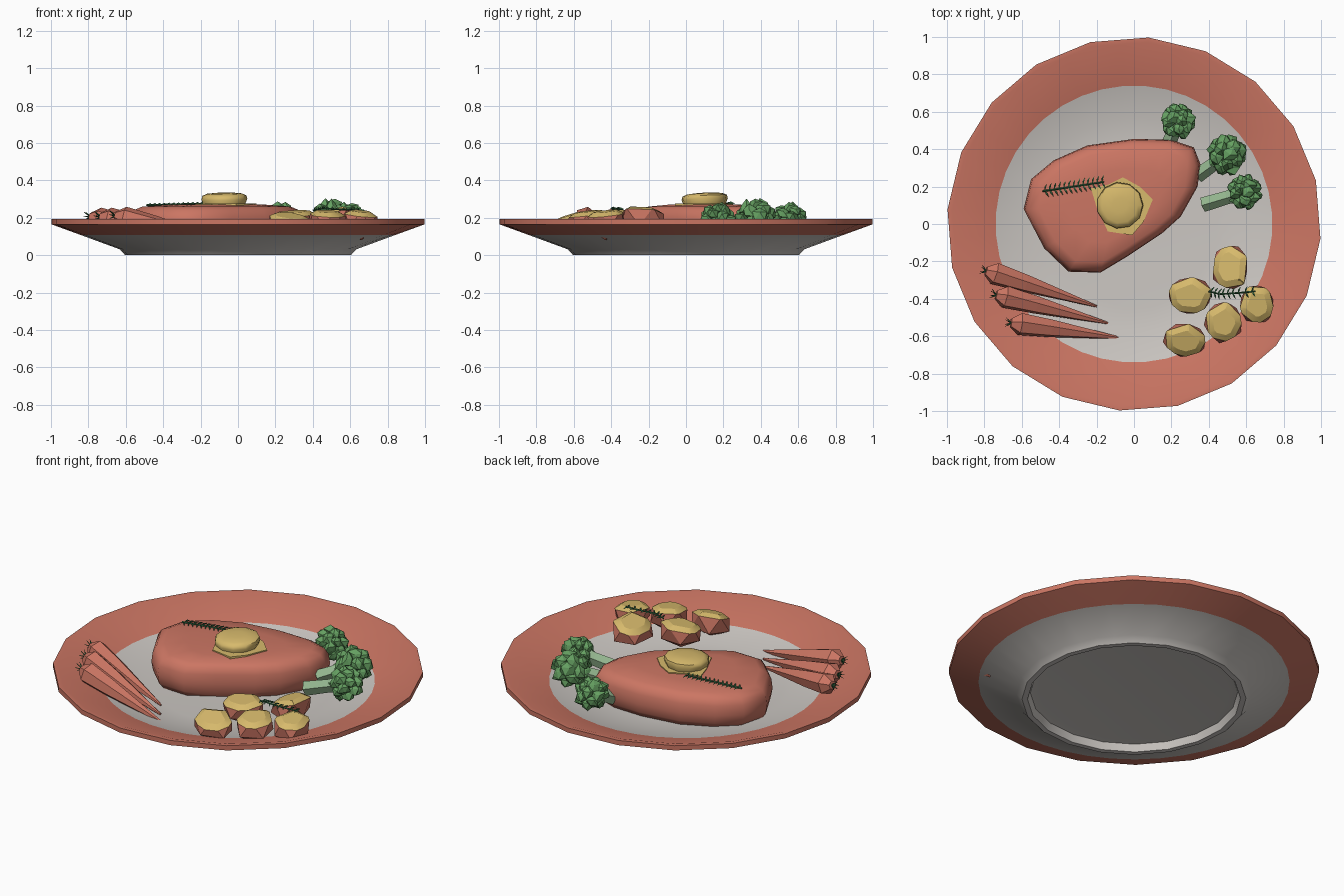
import bpy, bmesh, math, random
from mathutils import Vector, Matrix

if "Cube" in bpy.data.objects:
    bpy.data.objects.remove(bpy.data.objects["Cube"])

random.seed(4)


def material(name, rgb):
    m = bpy.data.materials.new(name)
    m.diffuse_color = (*rgb, 1)
    m.use_nodes = True
    m.node_tree.nodes["Principled BSDF"].inputs["Base Color"].default_value = m.diffuse_color
    return m


RED = material("terracotta", (0.60, 0.18, 0.125))
GREY = material("pale grey", (0.60, 0.57, 0.54))
YELLOW = material("butter yellow", (0.68, 0.49, 0.15))
GREEN = material("floret green", (0.13, 0.35, 0.12))
STALK = material("stalk green", (0.29, 0.46, 0.27))
HERB = material("dark herb green", (0.03, 0.13, 0.05))


def finish(name, bm, mats, smooth=None):
    bmesh.ops.recalc_face_normals(bm, faces=bm.faces)
    me = bpy.data.meshes.new(name)
    bm.to_mesh(me)
    bm.free()
    for m in mats:
        me.materials.append(m)
    ob = bpy.data.objects.new(name, me)
    bpy.context.collection.objects.link(ob)
    if smooth:
        bpy.context.view_layer.objects.active = ob
        ob.select_set(True)
        bpy.ops.object.shade_smooth_by_angle(angle=math.radians(smooth))
        ob.select_set(False)
    return ob


def skin(bm, rings, cap_start=True, cap_end=True):
    """Bridge equal-length rings of points; returns one list of faces per band."""
    vs = [[bm.verts.new(p) for p in r] for r in rings]
    n = len(vs[0])
    bands = [[bm.faces.new((a[i], a[(i + 1) % n], b[(i + 1) % n], b[i])) for i in range(n)]
             for a, b in zip(vs, vs[1:])]
    if cap_start:
        bm.faces.new(vs[0][::-1])
    if cap_end:
        bm.faces.new(vs[-1])
    return bands


def tube(bm, stations, n, spin=0.0):
    """Tapered rod through (point, radius) stations."""
    d = (Vector(stations[-1][0]) - Vector(stations[0][0])).normalized()
    q = d.to_track_quat('Z', 'Y')
    rings = []
    for p, r in stations:
        rings.append([Vector(p) + q @ Vector((r * math.cos(a), r * math.sin(a), 0))
                      for a in (spin + math.tau * i / n for i in range(n))])
    skin(bm, rings)


# Plate: twenty-sided rim, grey centre, recessed foot
profile = [(0.52, 0.045), (0.56, 0.04), (0.575, 0.0), (0.605, 0.0), (0.635, 0.032), (0.84, 0.107),
           (1.0, 0.165), (1.0, 0.193), (0.975, 0.193), (0.74, 0.118), (0.57, 0.078), (0.45, 0.07)]
RED_BANDS = (5, 6, 7, 8)
bm = bmesh.new()
rings = []
for r, z in profile:
    ring = []
    for k in range(40):
        a = math.radians(9 * k - 4.5)
        f = math.cos(math.radians(9)) if k % 2 and (r > 0.9 or r < 0.7) else 1
        ring.append((r * f * math.cos(a), r * f * math.sin(a), z))
    rings.append(ring)
for i, band in enumerate(skin(bm, rings)):
    for f in band:
        f.material_index = 1 if i in RED_BANDS else 0
finish("plate", bm, [GREY, RED], 35)

# Meat: one outline stacked into a rounded slab
outline = [(-.59, .08), (-.55, .24), (-.43, .34), (-.25, .42), (0, .455), (.2, .45), (.32, .41), (.355, .32),
           (.34, .2), (.25, .04), (.15, -.05), (-.03, -.17), (-.18, -.26), (-.35, -.255), (-.48, -.13)]
centre = Vector((-0.1, 0.1))
bm = bmesh.new()
rings = []
for s, z in [(.92, .068), (.98, .10), (1, .15), (.985, .205), (.94, .24), (.84, .26), (.55, .27), (.2, .272)]:
    rings.append([(*(centre + (Vector(p) - centre) * s), z) for p in outline])
skin(bm, rings)
finish("meat", bm, [RED], 60)

# Butter: melted puddle with a domed pat on top
bm = bmesh.new()
puddle = [(-.23, .19), (-.2, .09), (-.14, -.04), (-.01, -.06), (.05, .01), (.1, .13), (.03, .2), (-.06, .25), (-.14, .21)]
skin(bm, [[(x, y, z) for x, y in puddle] for z in (.264, .277)])
finish("melted_butter", bm, [YELLOW])
bm = bmesh.new()
rings = []
for r, z in [(.112, .268), (.125, .30), (.12, .318), (.095, .329), (.04, .334)]:
    rings.append([(-.075 + r * math.cos(a), .1 + r * math.sin(a), z + .05 * r * math.cos(a - 1.2))
                  for a in (math.tau * i / 11 for i in range(11))])
skin(bm, rings)
finish("butter_pat", bm, [YELLOW], 50)

# Carrots: six-sided tapers with leafy tufts
for head, tip in [((-.745, -.265, .195), (-.2, -.44, .085)),
                  ((-.69, -.39, .195), (-.14, -.53, .08)),
                  ((-.61, -.535, .2), (-.07, -.61, .078))]:
    h, t = Vector(head), Vector(tip)
    d = (t - h).normalized()
    bm = bmesh.new()
    tube(bm, [(h - d * .05, .025), (h, .062), (h.lerp(t, .3), .05), (h.lerp(t, .7), .025), (t, .006)], 6, .3)
    finish("carrot", bm, [RED])
    bm = bmesh.new()
    for i in range(6):
        a = math.tau * i / 6
        side = Vector((-d.y, d.x, 0)) * math.cos(a) + Vector((0, 0, 1)) * math.sin(a)
        base = h - d * .045
        tube(bm, [(base, .006), (base - d * .035 + side * .025, .001)], 3)
    finish("carrot_tuft", bm, [HERB])

# Potatoes: red skin below, domed yellow cut face on top
for x, y, rx, ry, z, tilt, spin in [(.30, -.38, .13, .11, .215, (-.05, -.1), .2),
                                    (.515, -.235, .105, .13, .225, (-.25, .05), .5),
                                    (.66, -.43, .10, .115, .215, (.1, -.1), .9),
                                    (.475, -.525, .11, .115, .215, (.05, -.12), 1.4),
                                    (.27, -.62, .125, .10, .195, (.05, -.3), .1)]:
    bm = bmesh.new()
    bmesh.ops.create_icosphere(bm, subdivisions=1, radius=1)
    bmesh.ops.rotate(bm, verts=bm.verts, matrix=Matrix.Rotation(spin, 3, 'Z'))
    for v in bm.verts:
        v.co *= random.uniform(.95, 1.12)
        v.co = Vector((x + v.co.x * rx, y + v.co.y * ry, z - .02 + v.co.z * .105))
    n = Vector((*tilt, 1)).normalized()
    cut = bmesh.ops.bisect_plane(bm, geom=bm.verts[:] + bm.edges[:] + bm.faces[:],
                                 plane_co=(x, y, z), plane_no=n, clear_outer=True)
    edges = [e for e in cut["geom_cut"] if isinstance(e, bmesh.types.BMEdge)]
    cap = bmesh.ops.holes_fill(bm, edges=edges)["faces"]
    for f in cap:
        f.material_index = 1
    inner = bmesh.ops.inset_region(bm, faces=cap, thickness=.035, depth=0)["faces"]
    for f in inner:
        f.material_index = 1
    for v in {v for f in cap for v in f.verts}:
        v.co += n * .02
    finish("potato", bm, [RED, YELLOW], 25)

# Broccoli: square stalk plus a crown of crumpled lumps
for crown, foot, size in [((.235, .55, .19), (.185, .43, .13), .095),
                          ((.495, .37, .195), (.34, .26, .13), .108),
                          ((.59, .17, .19), (.37, .105, .13), .095)]:
    c = Vector(crown)
    bm = bmesh.new()
    tube(bm, [(foot, .042), (c.lerp(Vector(foot), .4), .038), (c, .05)], 5, .4)
    finish("broccoli_stalk", bm, [STALK])
    bm = bmesh.new()
    for i in range(22):
        u = 1 - 2 * (i + .5) / 22
        w, a = math.sqrt(1 - u * u), i * 2.39996
        p = c + Vector((w * math.cos(a), w * math.sin(a), u)) * size * .68
        lump = bmesh.ops.create_icosphere(bm, subdivisions=1, radius=size * .4)["verts"]
        for v in lump:
            v.co = p + v.co * random.uniform(.7, 1.2)
    finish("broccoli_crown", bm, [GREEN])


# Herb sprigs: thin stem with paired needles
def sprig(name, path, pairs, length):
    pts = [Vector(p) for p in path]
    bm = bmesh.new()
    for a, b in zip(pts, pts[1:]):
        tube(bm, [(a, .005), (b, .004)], 4)
        d = (b - a).normalized()
        side = Vector((-d.y, d.x, 0)).normalized()
        for i in range(pairs):
            p = a.lerp(b, (i + .5) / pairs)
            for s in (-1, 1):
                mid = p + (side * s * .5 + d * .2) * length + Vector((0, 0, .005))
                end = p + (side * s + d * .45) * length
                tube(bm, [(p, .003), (mid, .006), (end, .001)], 3)
    finish(name, bm, [HERB])


sprig("rosemary_sprig", [(-.49, .175, .268), (-.16, .225, .277)], 13, .036)
sprig("potato_sprig", [(.40, -.36, .24), (.46, -.375, .25), (.54, -.37, .245), (.65, -.36, .245)], 3, .03)
